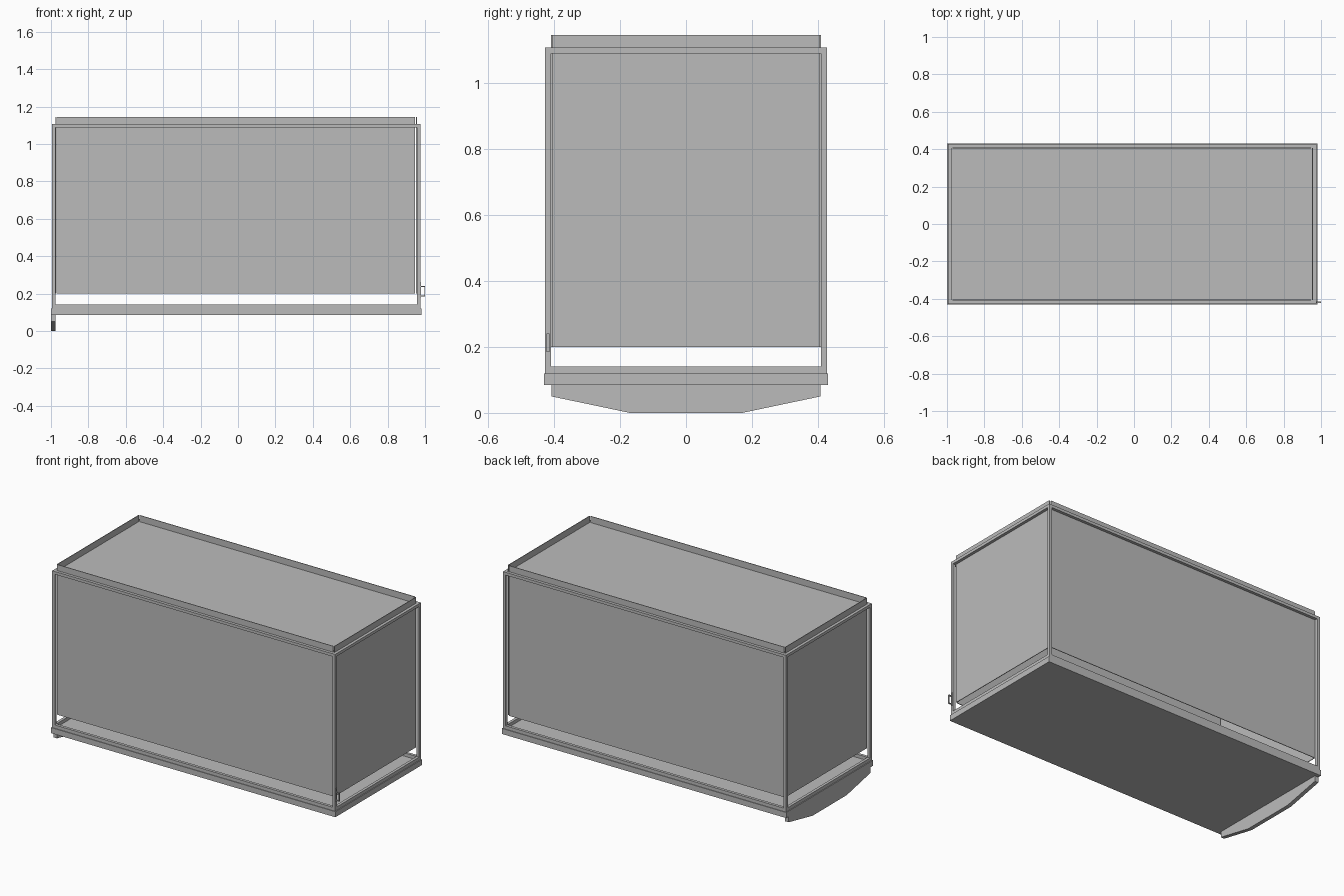
import bpy

cube = bpy.data.objects.get("Cube")
if cube:
    bpy.data.objects.remove(cube)

# One plain grey for the whole model
grey = bpy.data.materials.new("plain grey")
grey.use_nodes = True
colour = (0.5, 0.5, 0.5, 1)
grey.diffuse_color = colour
grey.node_tree.nodes["Principled BSDF"].inputs["Base Color"].default_value = colour


def add_mesh(name, verts, faces):
    mesh = bpy.data.meshes.new(name)
    mesh.from_pydata(verts, [], faces)
    mesh.materials.append(grey)
    obj = bpy.data.objects.new(name, mesh)
    bpy.context.collection.objects.link(obj)
    return obj


def prism(name, outline, x0, x1):
    """Extrude a counter-clockwise (y, z) outline from x0 to x1."""
    n = len(outline)
    verts = [(x, y, z) for x in (x0, x1) for y, z in outline]
    faces = [tuple(reversed(range(n))), tuple(range(n, 2 * n))]
    faces += [(i, (i + 1) % n, (i + 1) % n + n, i + n) for i in range(n)]
    return add_mesh(name, verts, faces)


def box(name, x, y, z):
    (y0, y1), (z0, z1) = sorted(y), sorted(z)
    return prism(name, [(y0, z0), (y1, z0), (y1, z1), (y0, z1)], *sorted(x))


# Main dimensions
left, right = 0.975, -0.995          # outer frame ends
half = 0.427                         # outer frame half depth
bar = 0.018                          # frame section
base_top, frame_top = 0.12, 1.107
panel_low, panel_top = 0.20, 1.145
thin = 0.004
in_left, in_right, in_half = left - bar, right + bar, half - bar

# Floor slab
box("floor_slab", (-1, 0.98), (-0.431, 0.431), (0.085, base_top))

# Corner posts
for x0, x1, end in ((left, in_left, "left"), (right, in_right, "right")):
    for s, side in ((-1, "front"), (1, "back")):
        box(f"{side}_{end}_post", (x0, x1), (s * half, s * in_half), (base_top, frame_top))

# Lower and upper frame rails
for z0, z1, level in ((base_top, 0.141, "lower"), (frame_top - bar, frame_top, "upper")):
    for s, side in ((-1, "front"), (1, "back")):
        box(f"{side}_{level}_rail", (in_right, in_left), (s * half, s * in_half), (z0, z1))
    for x0, x1, end in ((left, in_left, "left"), (right, in_right, "right")):
        box(f"{end}_{level}_rail", (x0, x1), (-in_half, in_half), (z0, z1))

# Wall panels, open below and rising past the roof as a lip
for s, side in ((-1, "front"), (1, "back")):
    box(f"{side}_panel", (-0.97, 0.947), (s * in_half, s * (in_half - thin)),
        (panel_low, panel_top))
for x, d, end in ((in_left, -thin, "left"), (in_right, thin, "right")):
    box(f"{end}_panel", (x, x + d), (-in_half + thin, in_half - thin), (panel_low, panel_top))

# Roof
box("roof_panel", (in_right, in_left), (-in_half, in_half), (frame_top - 0.008, frame_top - 0.002))

# Tapered skirt under the right end
prism("end_skirt", [(-0.17, 0), (0.17, 0), (0.408, 0.05), (0.408, 0.085),
                    (-0.408, 0.085), (-0.408, 0.05)], -1, -0.975)

# Small latch handle on the left end
latch_y = (-0.423, -0.414)
box("latch_plate", (left, left + 0.003), latch_y, (0.18, 0.262))
box("latch_grip", (0.996, 1), latch_y, (0.185, 0.24))
for z in (0.185, 0.236):
    box("latch_arm", (left, 0.996), latch_y, (z, z + 0.004))
